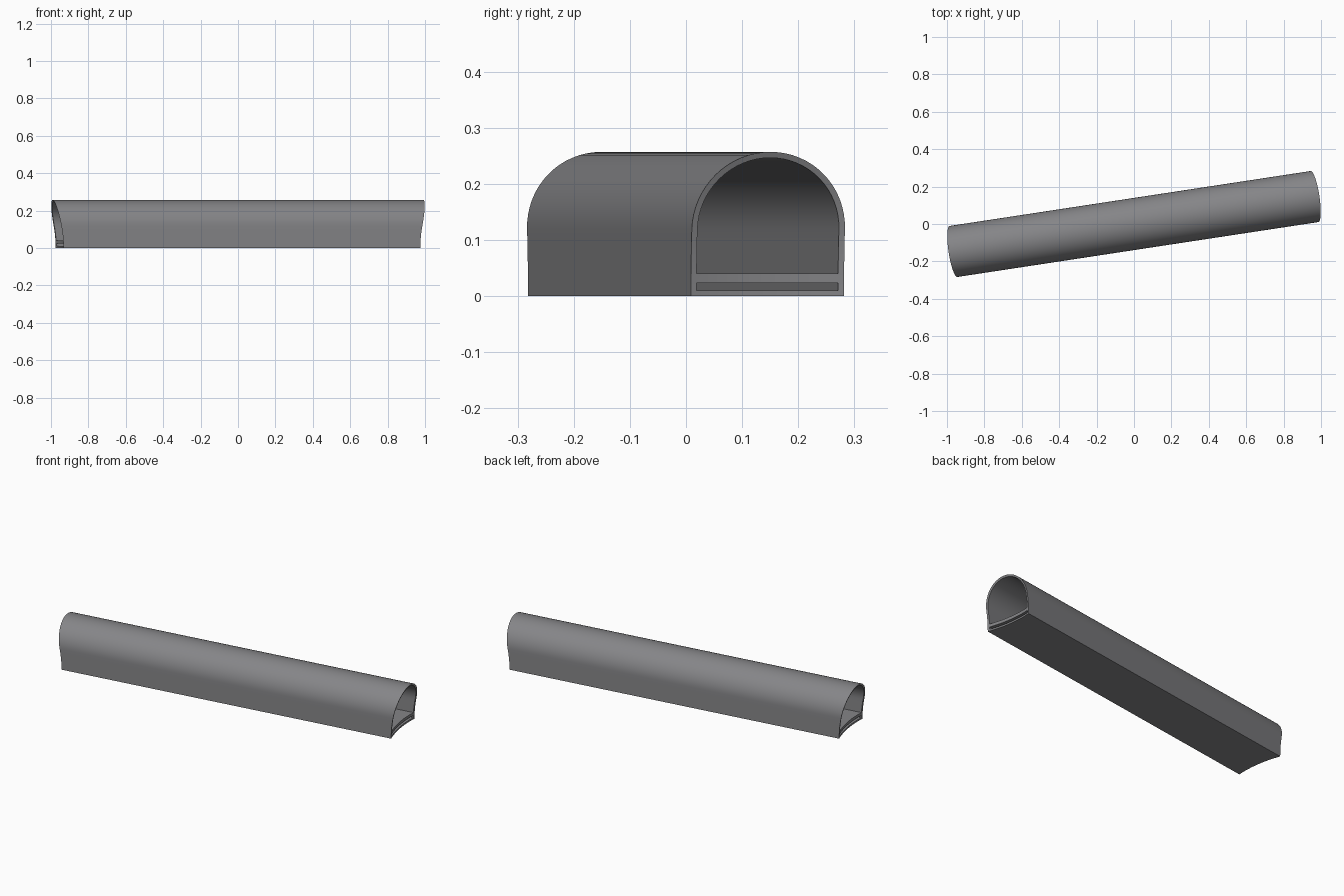
import bpy, bmesh, math
from mathutils import Matrix

if "Cube" in bpy.data.objects:
    bpy.data.objects.remove(bpy.data.objects["Cube"])

HALF_W, SPRING = 0.138, 0.119      # outer half width, height where the arch starts
INNER_W, FLOOR = 0.1275, 0.04      # inner half width, walking floor height
HALF_L, R = 0.965, 0.66            # half length at the bottom corners, end curvature
TILT = math.radians(8.65)

grey = bpy.data.materials.new("mid grey")
grey.diffuse_color = (0.235, 0.235, 0.245, 1)
grey.use_nodes = True
grey.node_tree.nodes["Principled BSDF"].inputs["Base Color"].default_value = grey.diffuse_color


def line(y0, z0, y1, z1, n):
    """Points from the first end up to, but not including, the second."""
    return [(y0 + (y1 - y0) * i / n, z0 + (z1 - z0) * i / n) for i in range(n)]


def arch(w, base):
    """Closed outline: flat base, straight walls and a half-round top."""
    pts = line(-w, base, w, base, 16) + line(w, base, w, SPRING, 5)
    pts += [(w * math.cos(math.pi * i / 32), SPRING + w * math.sin(math.pi * i / 32))
            for i in range(32)]
    return pts + line(-w, SPRING, -w, base, 5)


def box(w, z0, z1):
    return (line(-w, z0, w, z0, 16) + line(w, z0, w, z1, 1)
            + line(w, z1, -w, z1, 16) + line(-w, z1, -w, z0, 1))


def end_x(y, z):
    """Both ends are cut by a sphere so they seat against a dome."""
    return (HALF_L + math.sqrt(R * R - HALF_W ** 2)
            - math.sqrt(R * R - y * y - z * z))


# Cross-section: outer shell, passage and the slot under the floor
bm = bmesh.new()
edges = []
for loop in (arch(HALF_W, 0), arch(INNER_W, FLOOR), box(INNER_W, 0.01, 0.023)):
    vs = [bm.verts.new((0, y, z)) for y, z in loop]
    edges += [bm.edges.new((a, b)) for a, b in zip(vs, vs[1:] + vs[:1])]
bmesh.ops.triangle_fill(bm, edges=edges, use_beauty=True, normal=(1, 0, 0))

# Extrude along the passage and shape both ends
near = list(bm.verts)
res = bmesh.ops.extrude_face_region(bm, geom=list(bm.faces), use_keep_orig=True)
far = [g for g in res["geom"] if isinstance(g, bmesh.types.BMVert)]
for group, side in ((near, -1), (far, 1)):
    for v in group:
        v.co.x = side * end_x(v.co.y, v.co.z)
bmesh.ops.recalc_face_normals(bm, faces=bm.faces)
bm.transform(Matrix.Rotation(TILT, 4, 'Z'))

mesh = bpy.data.meshes.new("tunnel_passage")
bm.to_mesh(mesh)
bm.free()
mesh.materials.append(grey)
tunnel = bpy.data.objects.new("tunnel_passage", mesh)
bpy.context.collection.objects.link(tunnel)
bpy.context.view_layer.objects.active = tunnel
tunnel.select_set(True)
bpy.ops.object.shade_smooth_by_angle(angle=math.radians(30))
